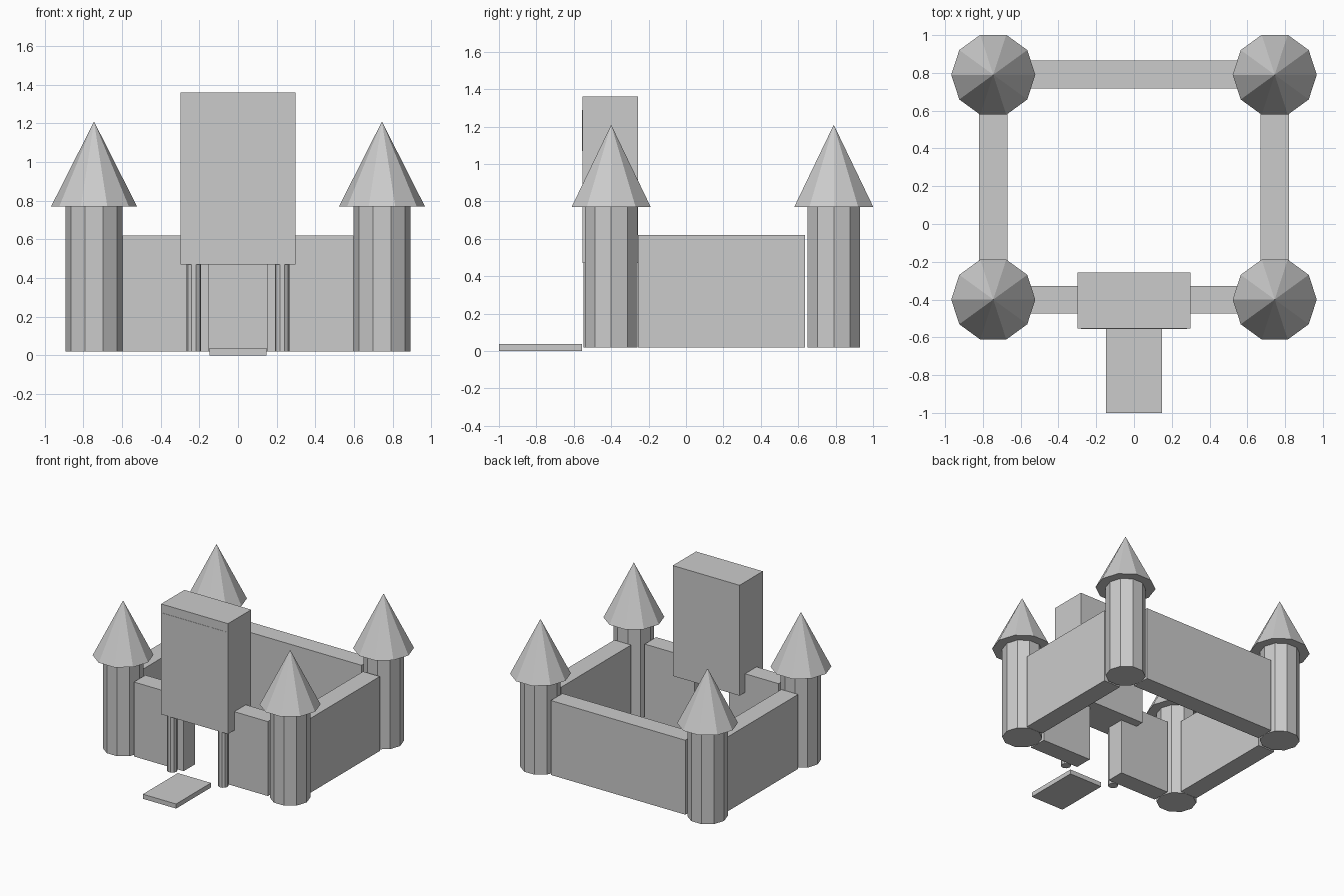
import bpy
import math

if "Cube" in bpy.data.objects:
    bpy.data.objects.remove(bpy.data.objects["Cube"], do_unlink=True)

# Single stone colour
stone = bpy.data.materials.new("grey_stone")
stone.use_nodes = True
colour = (0.6, 0.6, 0.6, 1)
stone.diffuse_color = colour
stone.node_tree.nodes["Principled BSDF"].inputs["Base Color"].default_value = colour


def finish(name):
    obj = bpy.context.object
    obj.name = name
    obj.data.materials.append(stone)
    return obj


def box(name, x, y, z):
    """Box given its (low, high) range on each axis."""
    spans = (x, y, z)
    bpy.ops.mesh.primitive_cube_add(size=1, location=[(a + b) / 2 for a, b in spans])
    obj = finish(name)
    obj.scale = [b - a for a, b in spans]
    bpy.ops.object.transform_apply(location=False, rotation=False, scale=True)
    return obj


def pillar(name, x, y, z, base_radius, top_radius):
    """Ten-sided upright cylinder or cone with corners on the x axis."""
    bpy.ops.mesh.primitive_cone_add(
        vertices=10, radius1=base_radius, radius2=top_radius, depth=z[1] - z[0],
        location=(x, y, (z[0] + z[1]) / 2), rotation=(0, 0, math.pi / 2))
    return finish(name)


ground, wall_top, tower_top, gate_top = 0.02, 0.62, 0.77, 0.47
tower_x, front_y, back_y = 0.745, -0.4, 0.79
wall_z = (ground, wall_top)

# Parts mirrored left and right
for side, s in (("left", 1), ("right", -1)):
    # Corner towers with pointed roofs
    for end, y in (("front", front_y), ("back", back_y)):
        pillar(f"{end}_{side}_tower", s * tower_x, y, (ground, tower_top), 0.148, 0.148)
        pillar(f"{end}_{side}_roof", s * tower_x, y, (tower_top, 1.21), 0.2225, 0)

    # Side wall and the front wall beside the gate opening
    box(f"{side}_wall", sorted((s * 0.67, s * 0.82)), (-0.257, 0.636), wall_z)
    box(f"front_{side}_wall", sorted((s * 0.153, s * 0.597)), (-0.473, -0.327), wall_z)

    # Gate column carrying the gatehouse
    pillar(f"{side}_gate_column", s * 0.228, -0.513, (ground, gate_top), 0.0375, 0.0375)

# Back wall
box("back_wall", (-0.6, 0.6), (0.717, 0.865), wall_z)

# Gatehouse with its thin front panel
box("gatehouse", (-0.298, 0.298), (-0.553, -0.257), (gate_top, 1.36))
box("gatehouse_panel", (-0.28, 0.28), (-0.555, -0.551), (1.07, 1.29))

# Lowered drawbridge
box("drawbridge", (-0.148, 0.148), (-1, -0.555), (0, 0.037))
